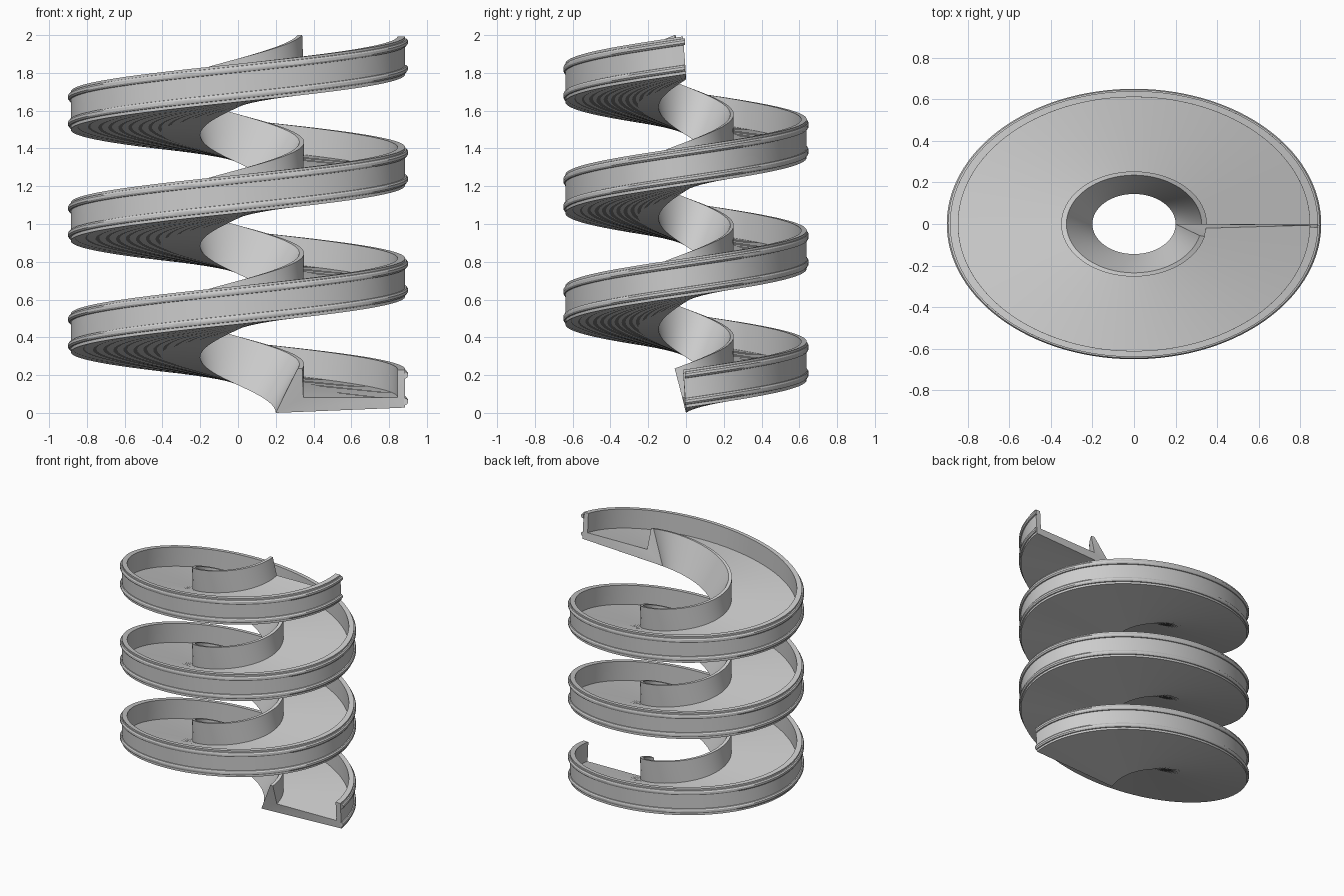
import bpy, bmesh
from math import cos, sin, pi, radians

if "Cube" in bpy.data.objects:
    bpy.data.objects.remove(bpy.data.objects["Cube"])

TURNS, PITCH, SQUASH, SEG = 3, 0.5883, 0.722, 120


def sweep(name, section):
    """Sweep a closed section of (radius, height, angle shift) up an elliptical helix."""
    bm = bmesh.new()
    rings = []
    for i in range(TURNS * SEG + 1):
        t = 2 * pi * i / SEG
        rings.append([bm.verts.new((r * cos(t + d), SQUASH * r * sin(t + d),
                                    h + PITCH * i / SEG)) for r, h, d in section])
    n = len(section)
    for a, b in zip(rings, rings[1:]):
        for k in range(n):
            j = (k + 1) % n
            bm.faces.new((a[k], a[j], b[j], b[k]))
    caps = [bm.faces.new(rings[0]), bm.faces.new(rings[-1])]
    bmesh.ops.triangulate(bm, faces=caps)
    bmesh.ops.recalc_face_normals(bm, faces=bm.faces)
    me = bpy.data.meshes.new(name)
    bm.to_mesh(me)
    bm.free()
    ob = bpy.data.objects.new(name, me)
    bpy.context.collection.objects.link(ob)
    bpy.ops.object.select_all(action='DESELECT')
    ob.select_set(True)
    bpy.context.view_layer.objects.active = ob
    bpy.ops.object.shade_smooth_by_angle(angle=radians(30))
    return ob


# Spiral trough: leaning inner wall, floor and upright outer wall
sweep("spiral_trough", [
    (0.200, 0.000, 0.0), (0.885, 0.028, 0.0),
    (0.885, 0.228, -0.025), (0.845, 0.228, -0.025),
    (0.845, 0.082, -0.010), (0.347, 0.082, -0.080),
    (0.350, 0.235, -0.240), (0.325, 0.235, -0.240)])

# Two rounded trim rails around the outer wall
for name, h in (("lower_rail", 0.060), ("upper_rail", 0.200)):
    sweep(name, [(0.880, h - 0.018, -0.01), (0.893, h - 0.016, -0.01),
                 (0.900, h - 0.007, -0.01), (0.900, h + 0.007, -0.01),
                 (0.893, h + 0.016, -0.01), (0.880, h + 0.018, -0.01)])
